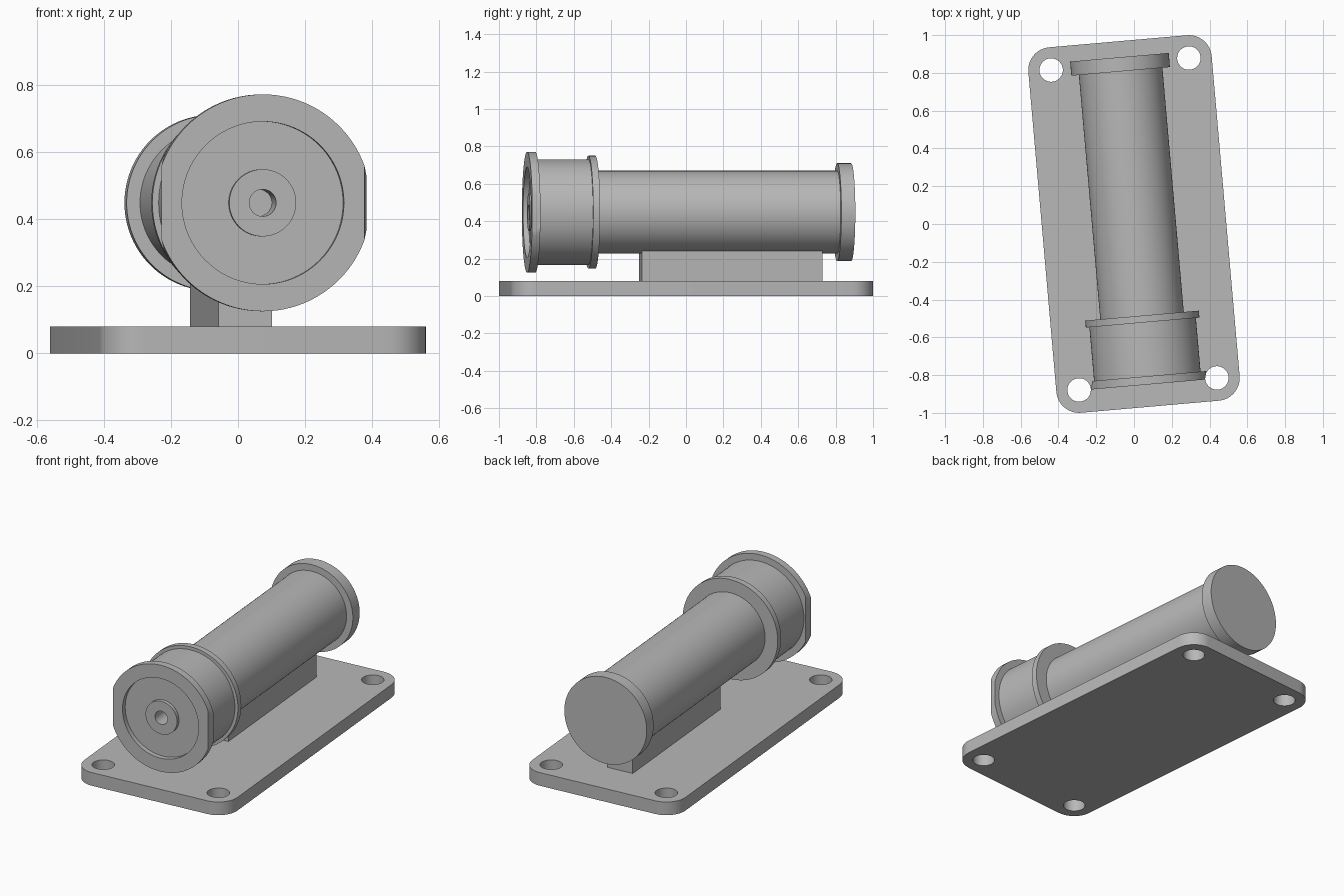
import bpy, bmesh, math
from mathutils import Vector, Matrix

default = bpy.data.objects.get("Cube")
if default:
    bpy.data.objects.remove(default, do_unlink=True)

YAW = math.radians(5)      # whole assembly is turned about the vertical
AXIS_Z = 0.448             # height of the barrel axis
PLATE_TOP = 0.08

grey = bpy.data.materials.new("plain grey")
grey.use_nodes = True
GREY = (0.48, 0.48, 0.48, 1)
grey.diffuse_color = GREY
grey.node_tree.nodes["Principled BSDF"].inputs["Base Color"].default_value = GREY


def finish(name, bm, z=0.0):
    """Turn a bmesh into a grey, yawed object with sharp edges kept."""
    bmesh.ops.recalc_face_normals(bm, faces=bm.faces)
    mesh = bpy.data.meshes.new(name)
    bm.to_mesh(mesh)
    bm.free()
    mesh.materials.append(grey)
    obj = bpy.data.objects.new(name, mesh)
    bpy.context.collection.objects.link(obj)
    obj.location.z = z
    obj.rotation_euler.z = YAW
    bpy.ops.object.select_all(action="DESELECT")
    obj.select_set(True)
    bpy.context.view_layer.objects.active = obj
    bpy.ops.object.shade_smooth_by_angle(angle=math.radians(30))
    return obj


def lathe(profile, closed=False, steps=96):
    """Revolve (radius, y) points about the y axis."""
    bm = bmesh.new()
    verts = [bm.verts.new((r, y, 0)) for r, y in profile]
    edges = [bm.edges.new(pair) for pair in zip(verts, verts[1:])]
    if closed:
        edges.append(bm.edges.new((verts[-1], verts[0])))
    bmesh.ops.spin(bm, geom=verts + edges, cent=(0, 0, 0), axis=(0, 1, 0),
                   angle=math.tau, steps=steps)
    bmesh.ops.remove_doubles(bm, verts=bm.verts, dist=1e-5)
    return bm


def disc(radius, y0, y1):
    return lathe([(0, y0), (radius, y0), (radius, y1), (0, y1)])


def arc(cx, cy, radius, start, end, count):
    return [(cx + radius * math.cos(start + (end - start) * i / count),
             cy + radius * math.sin(start + (end - start) * i / count))
            for i in range(count + 1)]


# Base plate: rounded rectangle with four holes concentric with its corners
HX, HY, CORNER_R, HOLE_R = 0.366, 0.85, 0.121, 0.062
corners = [(HX, HY), (-HX, HY), (-HX, -HY), (HX, -HY)]
outline, loops = [], []
for i, (cx, cy) in enumerate(corners):
    outline += arc(cx, cy, CORNER_R, i * math.pi / 2, (i + 1) * math.pi / 2, 12)
    loops.append(arc(cx, cy, HOLE_R, 0, math.tau, 40)[:-1])
loops.append(outline)
bm = bmesh.new()
for loop in loops:
    vs = [bm.verts.new((x, y, 0)) for x, y in loop]
    for a, b in zip(vs, vs[1:] + vs[:1]):
        bm.edges.new((a, b))
bmesh.ops.triangle_fill(bm, edges=bm.edges[:], use_beauty=True)
top = bmesh.ops.extrude_face_region(bm, geom=bm.faces[:], use_keep_orig=True)
bmesh.ops.translate(bm, vec=(0, 0, PLATE_TOP),
                    verts=[g for g in top["geom"] if isinstance(g, bmesh.types.BMVert)])
finish("base_plate", bm)

# Support block between plate and barrel
bm = bmesh.new()
Y0, Y1, Z0, Z1 = -0.244, 0.725, PLATE_TOP - 0.01, 0.28
bmesh.ops.create_cube(bm, size=1, matrix=Matrix.Translation((0, (Y0 + Y1) / 2, (Z0 + Z1) / 2))
                      @ Matrix.Diagonal((0.16, Y1 - Y0, Z1 - Z0, 1)))
finish("support_block", bm)

# Barrel and its end cap
finish("barrel", disc(0.222, -0.5, 0.82), AXIS_Z)
finish("rear_cap", disc(0.262, 0.811, 0.886), AXIS_Z)

# Wide collar with a ring at its rear
finish("collar", lathe([(0.06, -0.815), (0.283, -0.815), (0.283, -0.51), (0.06, -0.51)],
                       closed=True), AXIS_Z)
finish("collar_ring", disc(0.302, -0.524, -0.487), AXIS_Z)

# Front flange: recessed face, raised hub and deep centre hole
FRONT, BACK = -0.853, -0.809
bm = lathe([(0, -0.70), (0.04, -0.70), (0.04, FRONT + 0.008), (0.10, FRONT + 0.008),
            (0.10, FRONT + 0.03), (0.242, FRONT + 0.03), (0.242, FRONT),
            (0.323, FRONT), (0.323, BACK), (0.06, BACK), (0.06, -0.69), (0, -0.69)])
# Slightly slanted flats on both sides of the flange
for side in (1, -1):
    cut = bmesh.ops.bisect_plane(
        bm, geom=bm.verts[:] + bm.edges[:] + bm.faces[:], dist=1e-6,
        plane_co=(side * 0.303, FRONT, 0),
        plane_no=Vector((1, -0.24, 0)).normalized() * side, clear_outer=True)
    rim = [e for e in cut["geom_cut"] if isinstance(e, bmesh.types.BMEdge) and e.is_boundary]
    bmesh.ops.holes_fill(bm, edges=rim, sides=0)
finish("front_flange", bm, AXIS_Z)
